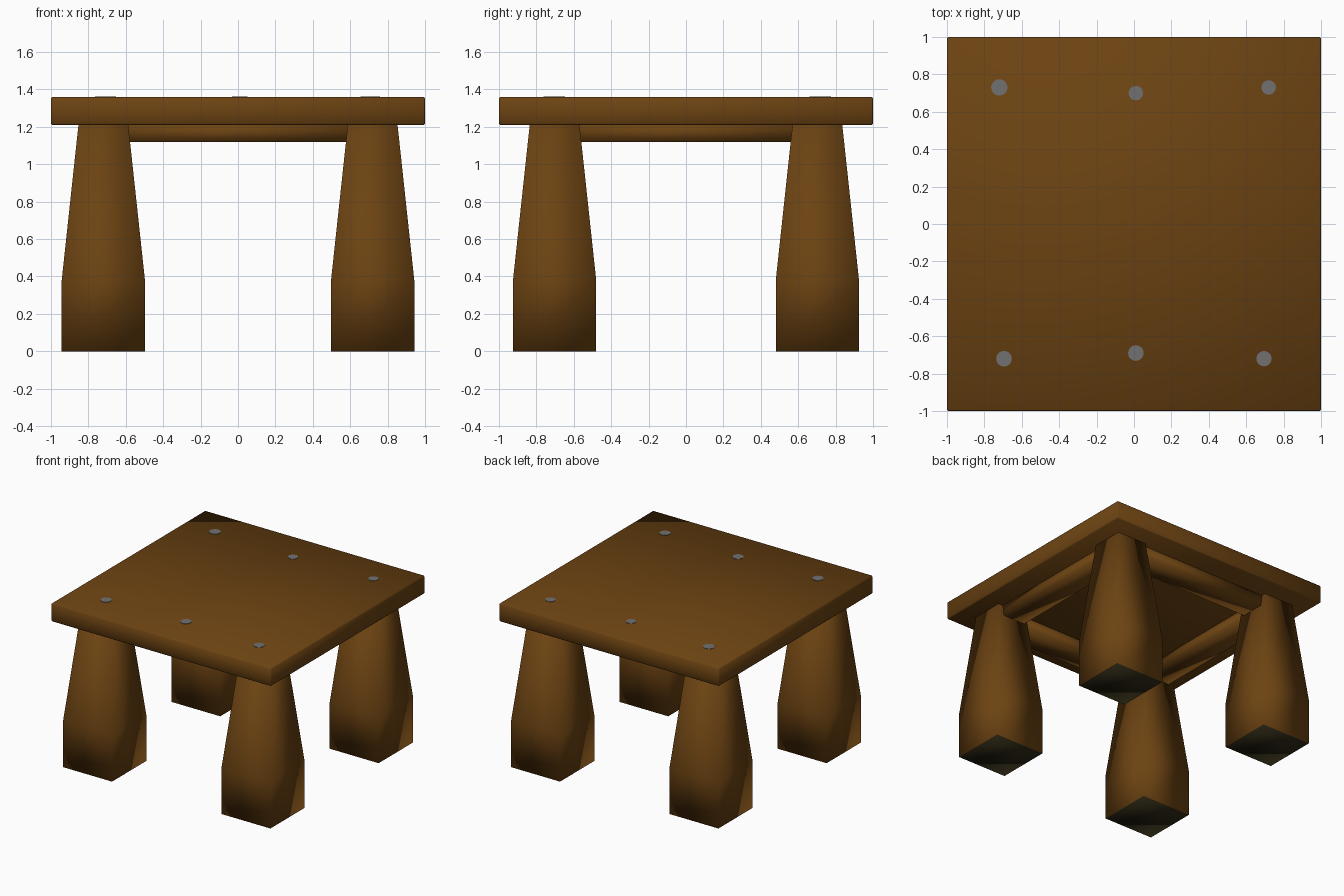
import bpy, bmesh, math

if "Cube" in bpy.data.objects:
    bpy.data.objects.remove(bpy.data.objects["Cube"])


def material(name, rgb):
    m = bpy.data.materials.new(name)
    m.diffuse_color = (*rgb, 1)
    m.use_nodes = True
    m.node_tree.nodes["Principled BSDF"].inputs["Base Color"].default_value = m.diffuse_color
    return m


WOOD = material("brown wood", (0.150, 0.056, 0.006))
DARK = material("dark foot underside", (0.022, 0.018, 0.006))
STEEL = material("grey nail", (0.165, 0.165, 0.165))


def finish(bm, name, mats, bevel=0.0, smooth=True):
    bmesh.ops.recalc_face_normals(bm, faces=bm.faces)
    me = bpy.data.meshes.new(name)
    bm.to_mesh(me)
    bm.free()
    for m in mats:
        me.materials.append(m)
    for p in me.polygons:
        p.use_smooth = smooth
    ob = bpy.data.objects.new(name, me)
    bpy.context.collection.objects.link(ob)
    if bevel:
        mod = ob.modifiers.new("soft edges", 'BEVEL')
        mod.width = bevel
        mod.segments = 1
    return ob


def stack(name, cx, cy, rings, mats=(WOOD,), bevel=0.0, dark_bottom=False):
    """Rectangular sections (half x, half y, z) joined from bottom to top."""
    bm = bmesh.new()
    loops = [[bm.verts.new((cx + sx * hx, cy + sy * hy, z))
              for sx, sy in ((-1, -1), (1, -1), (1, 1), (-1, 1))]
             for hx, hy, z in rings]
    bottom = bm.faces.new(loops[0][::-1])
    bm.faces.new(loops[-1])
    for a, b in zip(loops, loops[1:]):
        for i in range(4):
            j = (i + 1) % 4
            bm.faces.new((a[i], a[j], b[j], b[i]))
    if dark_bottom:
        bottom.material_index = 1
    return finish(bm, name, mats, bevel)


# Table top
stack("table_top", 0, 0, [(1, 1, 1.21), (1, 1, 1.36)], bevel=0.008)

# Four tapered legs with square feet
for sx, side in ((-1, "left"), (1, "right")):
    for sy, end in ((-1, "front"), (1, "back")):
        stack(f"{end}_{side}_leg", sx * 0.72, sy * 0.7025,
              [(0.2225, 0.2225, 0), (0.2225, 0.2225, 0.38), (0.132, 0.132, 1.22)],
              mats=(WOOD, DARK), dark_bottom=True)

# Apron rails between the legs
for s, end, side in ((-1, "front", "left"), (1, "back", "right")):
    stack(f"{end}_rail", 0, s * 0.70, [(0.68, 0.10, 1.12), (0.68, 0.10, 1.22)])
    stack(f"{side}_rail", s * 0.71, 0, [(0.10, 0.66, 1.12), (0.10, 0.66, 1.22)])

# Flat nail heads in the top
NAILS = [(-0.72, 0.73, 0.044), (0.01, 0.70, 0.039), (0.72, 0.73, 0.039),
         (-0.695, -0.72, 0.042), (0.01, -0.69, 0.042), (0.695, -0.72, 0.041)]
for i, (x, y, r) in enumerate(NAILS, 1):
    bm = bmesh.new()
    bmesh.ops.create_cone(bm, cap_ends=True, segments=16, radius1=r, radius2=r, depth=0.006)
    bmesh.ops.translate(bm, verts=bm.verts, vec=(x, y, 1.36))
    finish(bm, f"nail_{i}", [STEEL], smooth=False)
